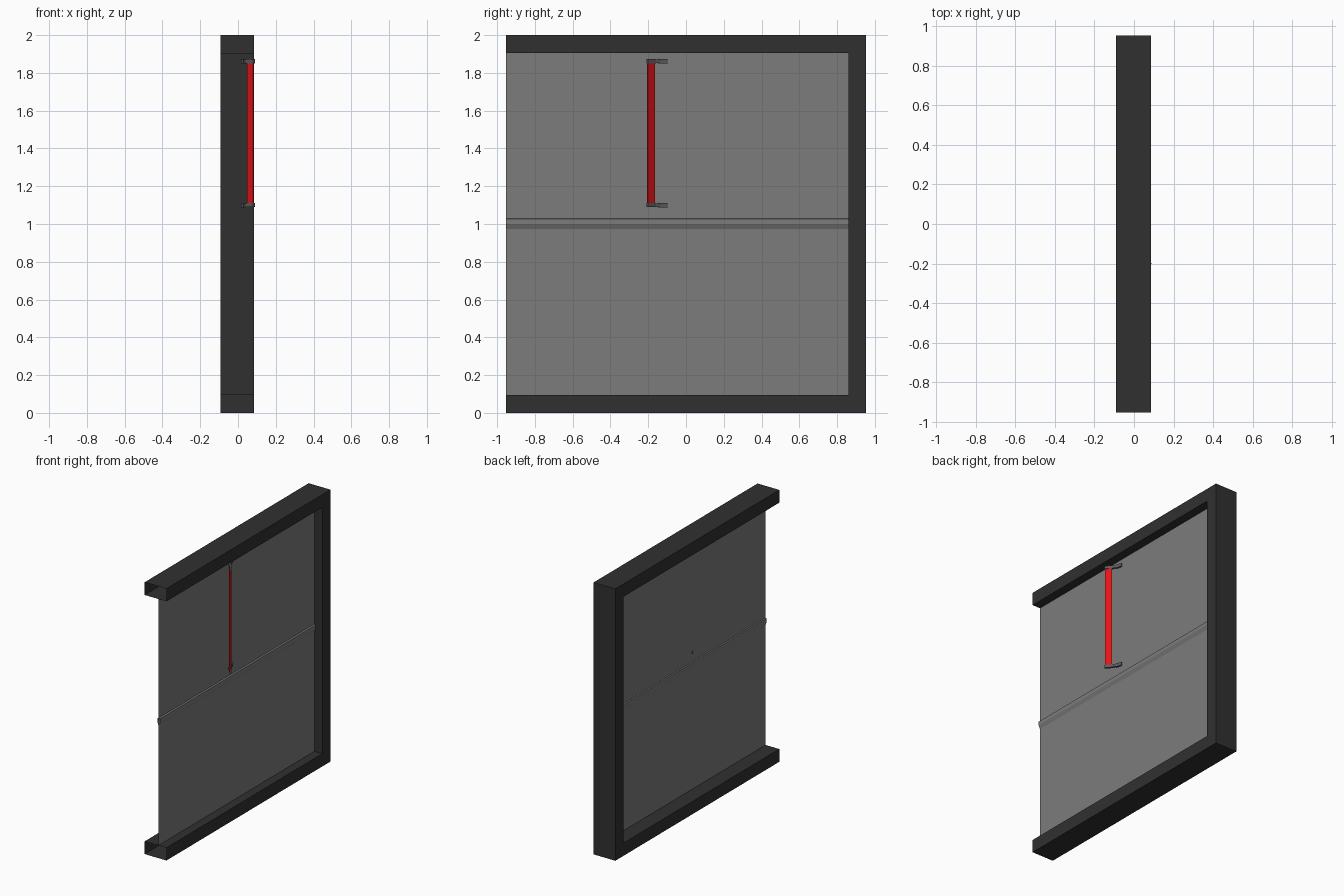
import bpy, bmesh, math
from mathutils import Vector

if "Cube" in bpy.data.objects:
    bpy.data.objects.remove(bpy.data.objects["Cube"])


def material(name, rgb):
    m = bpy.data.materials.new(name)
    m.diffuse_color = (*rgb, 1)
    m.use_nodes = True
    m.node_tree.nodes["Principled BSDF"].inputs["Base Color"].default_value = m.diffuse_color
    return m


BLACK = material("frame black", (0.03, 0.03, 0.03))
GREY = material("panel grey", (0.2, 0.2, 0.2))
RED = material("handle red", (0.75, 0.008, 0.01))
STEEL = material("bracket grey", (0.11, 0.11, 0.11))


def make(name, bm, mat):
    me = bpy.data.meshes.new(name)
    bmesh.ops.recalc_face_normals(bm, faces=bm.faces)
    bm.to_mesh(me)
    bm.free()
    me.materials.append(mat)
    ob = bpy.data.objects.new(name, me)
    bpy.context.collection.objects.link(ob)
    return ob


def loft(name, rings, mat, closed=True, caps=False):
    """Join successive rings of points with quads."""
    bm = bmesh.new()
    vs = [[bm.verts.new(p) for p in r] for r in rings]
    n = len(rings[0])
    for a, b in zip(vs, vs[1:]):
        for i in range(n if closed else n - 1):
            j = (i + 1) % n
            bm.faces.new((a[i], a[j], b[j], b[i]))
    if caps:
        bm.faces.new(vs[0])
        bm.faces.new(vs[-1])
    return make(name, bm, mat)


X0, X1, Y, T = -0.092, 0.085, 0.953, 0.094
XP = 0.02  # panel plane


# frame: hollow channel, mitred at the post, open at the front ends
def ring(outer, inner):
    return [(X0, *outer), (X1, *outer), (X1, *inner), (X0, *inner)]


loft("frame", [ring((-Y, 0), (-Y, T)), ring((Y, 0), (Y - T, T)),
               ring((Y, 2), (Y - T, 2 - T)), ring((-Y, 2), (-Y, 2 - T))], BLACK)

# upper and lower thin panels
for name, z0, z1 in (("lower_panel", T, 1.0), ("upper_panel", 1.0, 2 - T)):
    loft(name, [[(XP, y, z0), (XP, y, z1)] for y in (-Y, Y - T)], GREY, closed=False)

# raised joint between the panels, sloping underneath
joint = [(0.0, 0.974), (0.011, 1.0), (0.011, 1.027), (0.0, 1.03),
         (-0.008, 1.027), (-0.008, 1.0)]
loft("panel_joint", [[(XP + dx, y, z) for dx, z in joint] for y in (-Y, Y - T)], GREY)


def bar(name, a, b, thick, z0, z1, mat):
    """Upright plate between two plan points."""
    a, b = Vector(a), Vector(b)
    d = (b - a).normalized()
    n = Vector((-d.y, d.x)) * thick / 2
    plan = [a + n, b + n, b - n, a - n]
    loft(name, [[(p.x, p.y, z) for p in plan] for z in (z0, z1)], mat, caps=True)


# angled red handle plate
bar("handle", (0.082, -0.203), (0.051, -0.168), 0.009, 1.1, 1.86, RED)

# brackets: clasp round the handle, arm and fixing tab through the panel
for tag, z in (("lower", 1.10), ("upper", 1.862)):
    bar(tag + "_bracket_clasp", (0.084, -0.205), (0.048, -0.164), 0.014, z - 0.011, z + 0.011, STEEL)
    bar(tag + "_bracket_arm", (0.05, -0.167), (0.033, -0.135), 0.012, z - 0.009, z + 0.009, STEEL)
    bar(tag + "_bracket_tab", (0.036, -0.145), (0.022, -0.098), 0.012, z - 0.012, z + 0.012, STEEL)
